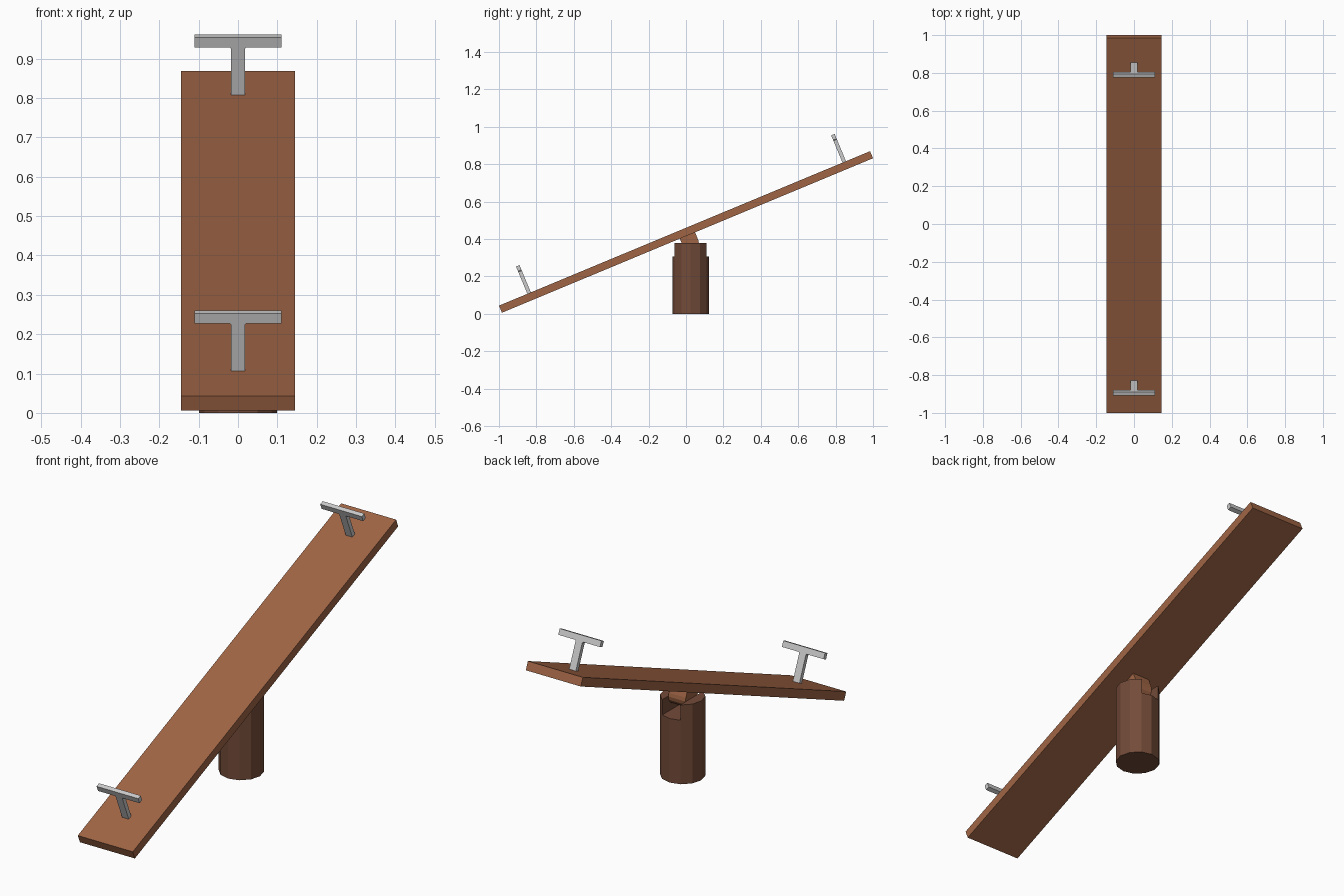
import bpy, bmesh, math
from mathutils import Matrix, Vector

if "Cube" in bpy.data.objects:
    bpy.data.objects.remove(bpy.data.objects["Cube"])

TILT = Matrix.Translation((0, 0, 0.4375)) @ Matrix.Rotation(math.radians(22.6), 4, 'X')


def material(name, rgb):
    m = bpy.data.materials.new(name)
    m.diffuse_color = (*rgb, 1)
    m.use_nodes = True
    m.node_tree.nodes["Principled BSDF"].inputs["Base Color"].default_value = m.diffuse_color
    return m


plank_wood = material("plank_wood", (0.35, 0.13, 0.06))
post_wood = material("post_wood", (0.17, 0.07, 0.04))


def prism(name, points, direction, matrix=Matrix(), mat=None):
    """Extrude a closed outline along a direction."""
    bm = bmesh.new()
    face = bm.faces.new([bm.verts.new(p) for p in points])
    ext = bmesh.ops.extrude_face_region(bm, geom=[face])
    moved = [v for v in ext["geom"] if isinstance(v, bmesh.types.BMVert)]
    bmesh.ops.translate(bm, verts=moved, vec=Vector(direction))
    bmesh.ops.recalc_face_normals(bm, faces=bm.faces[:])
    bm.transform(matrix)
    me = bpy.data.meshes.new(name)
    bm.to_mesh(me)
    bm.free()
    ob = bpy.data.objects.new(name, me)
    bpy.context.collection.objects.link(ob)
    if mat:
        me.materials.append(mat)
    return ob


def box(name, x, y, z0, z1, matrix=Matrix(), mat=None):
    base = [(-x, -y, z0), (x, -y, z0), (x, y, z0), (-x, y, z0)]
    return prism(name, base, (0, 0, z1 - z0), matrix, mat)


# tilted plank
box("plank", 0.145, 1.0745, -0.0205, 0.0205, TILT, plank_wood)

# pivot block under the plank, rounded at its lower end
r, drop = 0.044, -0.065
outline = [(-0.045, r, -0.018), (-0.045, -r, -0.018)]
for i in range(9):
    a = math.pi + math.pi * i / 8
    outline.append((-0.045, r * math.cos(a), drop + r * math.sin(a)))
prism("pivot_block", outline, (0.09, 0, 0), TILT, plank_wood)

# T-shaped handles, square to the plank
half = [(0.0175, 0), (0.0175, 0.127), (0.0205, 0.131), (0.11, 0.131), (0.11, 0.159)]
tee = half + [(-x, z) for x, z in reversed(half)]
for name, s in (("low_handle", -0.90), ("high_handle", 0.925)):
    prism(name, [(x, s - 0.01, z + 0.0195) for x, z in tee], (0, 0.02, 0), TILT)

# faceted post with a slot through its top
ring = [(0.0985 * math.cos(math.tau * i / 12), 0.025 + 0.0985 * math.sin(math.tau * i / 12), 0)
        for i in range(12)]
post = prism("post", ring, (0, 0, 0.378), mat=post_wood)
cutter = box("slot_cutter", 0.0475, 0.3, 0.305, 0.6, mat=post_wood)
cutter.hide_render = True
cut = post.modifiers.new("slot", 'BOOLEAN')
cut.operation = 'DIFFERENCE'
cut.solver = 'EXACT'
cut.object = cutter
bpy.context.view_layer.objects.active = post
bpy.ops.object.modifier_apply(modifier=cut.name)
bpy.data.objects.remove(cutter)
